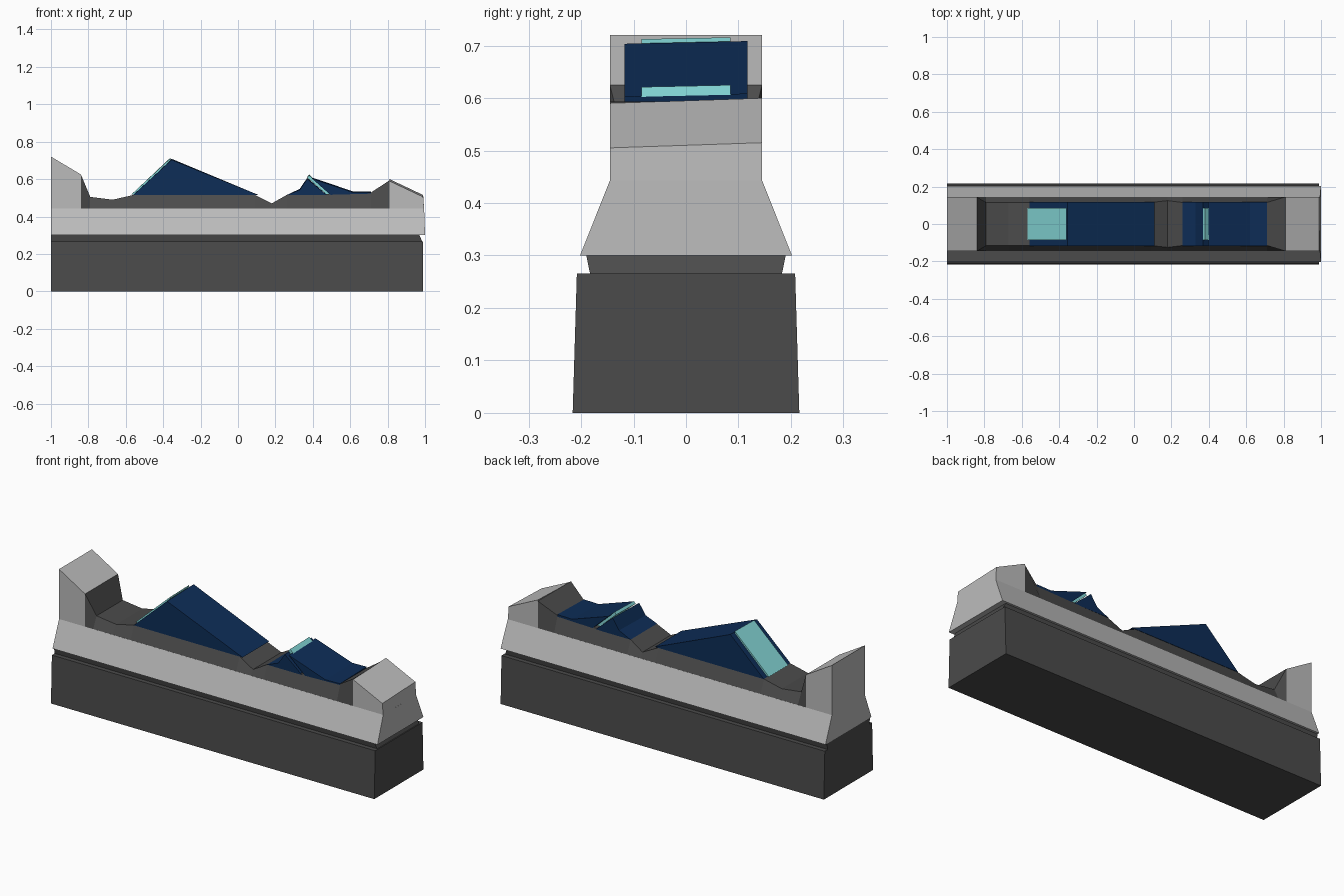
import bpy

cube = bpy.data.objects.get("Cube")
if cube:
    bpy.data.objects.remove(cube, do_unlink=True)


def material(name, rgb):
    m = bpy.data.materials.new(name)
    m.use_nodes = True
    m.diffuse_color = (*rgb, 1)
    m.node_tree.nodes["Principled BSDF"].inputs["Base Color"].default_value = (*rgb, 1)
    return m


light = material("light grey", (0.50, 0.50, 0.50))
dark = material("dark grey", (0.07, 0.07, 0.07))
navy = material("navy blue", (0.004, 0.026, 0.095))
cyan = material("pale cyan", (0.23, 0.68, 0.68))


def build(name, rings, mat):
    """Join equal-sized rings of points into a closed, flat-faced solid."""
    n = len(rings[0])
    verts = [p for ring in rings for p in ring]
    faces = [tuple(range(n)), tuple(range(len(verts) - n, len(verts)))]
    for r in range(len(rings) - 1):
        for i in range(n):
            a, b = r * n + i, r * n + (i + 1) % n
            faces.append((a, b, b + n, a + n))
    mesh = bpy.data.meshes.new(name)
    mesh.from_pydata(verts, [], faces)
    mesh.materials.append(mat)
    obj = bpy.data.objects.new(name, mesh)
    bpy.context.collection.objects.link(obj)
    bpy.ops.object.select_all(action="DESELECT")
    obj.select_set(True)
    bpy.context.view_layer.objects.active = obj
    bpy.ops.object.mode_set(mode="EDIT")
    bpy.ops.mesh.select_all(action="SELECT")
    bpy.ops.mesh.normals_make_consistent(inside=False)
    bpy.ops.object.mode_set(mode="OBJECT")
    return obj


def stack(name, levels, mat):
    """Box tapering through levels of (z, half depth, right end)."""
    build(name, [[(-1, -w, z), (x, -w, z), (x, w, z), (-1, w, z)]
                 for z, w, x in levels], mat)


def extrude(name, profile, w, mat, tilt=0.0, base=0.52):
    """Side profile (x, z) extruded across y, its upper points tilted."""
    build(name, [[(x, y, z + (tilt * y if z > base else 0)) for x, z in profile]
                 for y in (-w, w)], mat)


# Plinth, recessed neck and flared collar
stack("plinth", [(0, 0.216, 0.99), (0.266, 0.208, 0.99)], dark)
stack("neck", [(0.266, 0.183, 0.985), (0.30, 0.19, 0.97)], dark)
stack("collar", [(0.30, 0.202, 1.0), (0.443, 0.145, 0.995)], light)

# Sloping end blocks
extrude("tall_end_block", [(-1, 0.44), (-0.84, 0.44), (-0.84, 0.625), (-1, 0.72)],
        0.145, light)
extrude("short_end_block", [(0.81, 0.44), (0.995, 0.44), (0.99, 0.51), (0.81, 0.595)],
        0.145, light, 0.034, 0.45)

# Dark bed with chamfered sides, swept along x as (x, top z, top half depth)
bed = [(-0.84, 0.625, 0.145), (-0.79, 0.505, 0.115), (-0.67, 0.49, 0.115),
       (-0.56, 0.515, 0.115), (0.09, 0.515, 0.115), (0.18, 0.47, 0.125),
       (0.26, 0.515, 0.115), (0.71, 0.528, 0.115), (0.81, 0.593, 0.145)]
build("bed", [[(x, -0.145, 0.442), (x, 0.145, 0.442), (x, w, z), (x, -w, z)]
              for x, z, w in bed], dark)

# Large wedge with its sloping panel
extrude("large_wedge", [(-0.56, 0.515), (-0.355, 0.706), (0.11, 0.515)],
        0.117, navy, 0.022)
extrude("large_panel", [(-0.555, 0.517), (-0.36, 0.703), (-0.36, 0.714), (-0.57, 0.518)],
        0.085, cyan, 0.02)

# Small wedge in two halves with a panel in the slit between them
extrude("small_wedge_rear", [(0.26, 0.515), (0.33, 0.545), (0.37, 0.604), (0.475, 0.515)],
        0.117, navy, 0.022)
extrude("small_wedge_front", [(0.495, 0.515), (0.395, 0.606), (0.62, 0.53),
                              (0.71, 0.532), (0.71, 0.515)],
        0.117, navy, 0.022)
extrude("small_panel", [(0.475, 0.516), (0.37, 0.61), (0.38, 0.623), (0.495, 0.516)],
        0.085, cyan, 0.022)
